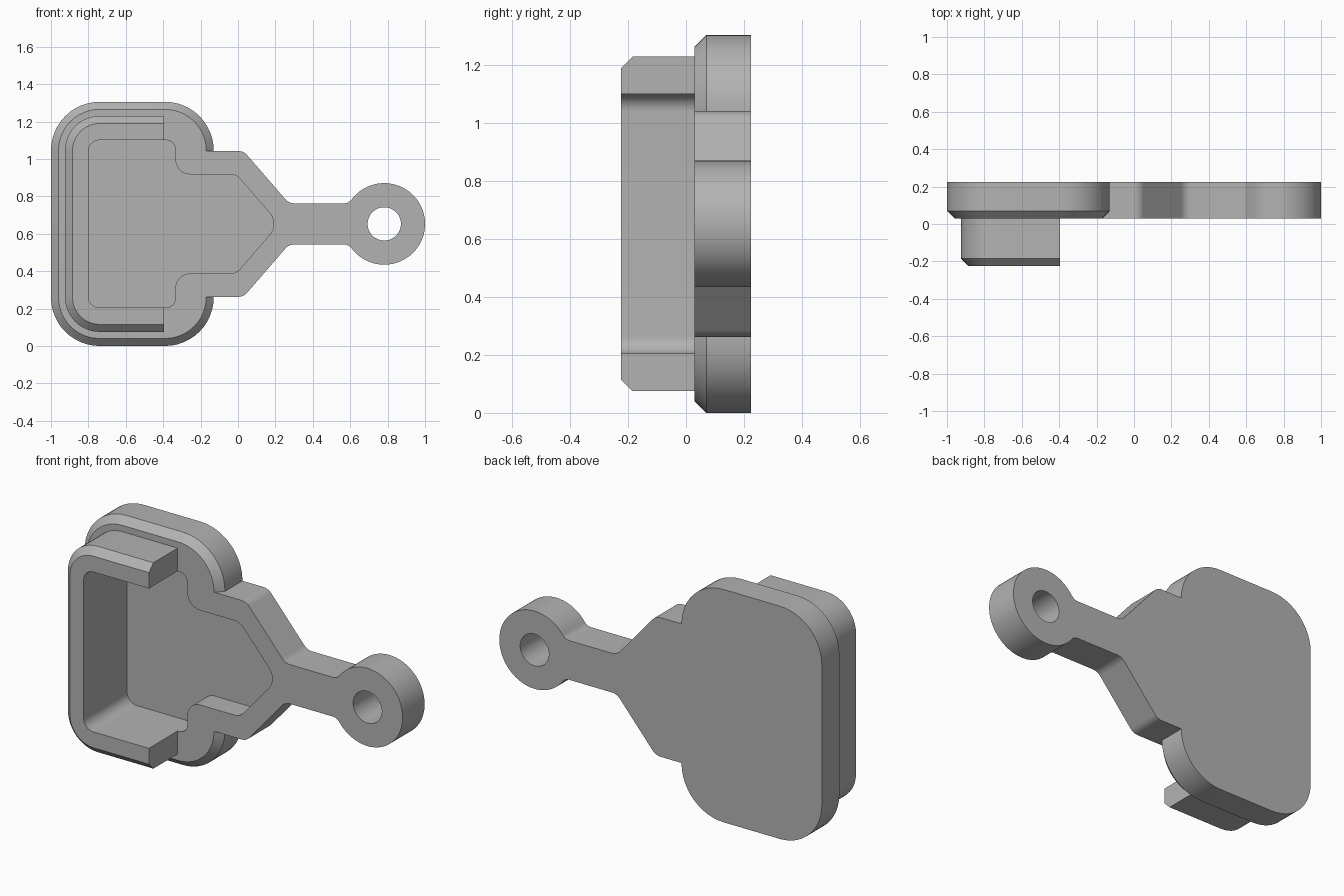
import bpy, bmesh
from math import pi, sin, cos, tan, atan2, sqrt, radians
from mathutils import Vector

if "Cube" in bpy.data.objects:
    bpy.data.objects.remove(bpy.data.objects["Cube"])

MID = 0.6525                  # height of the symmetry line
FRONT, BACK = 0.03, 0.225     # faces of the cap plate
CHAMFER = 0.04

grey = bpy.data.materials.new("plain grey")
grey.use_nodes = True
colour = (0.45, 0.45, 0.45, 1)
grey.diffuse_color = colour
grey.node_tree.nodes["Principled BSDF"].inputs["Base Color"].default_value = colour


def arc(cx, cz, r, a0, a1, steps):
    return [(cx + r * cos(a0 + (a1 - a0) * i / steps),
             cz + r * sin(a0 + (a1 - a0) * i / steps), 0) for i in range(steps + 1)]


def mirrored(half):
    """Close a half outline by reflecting it below the symmetry line."""
    return half + [(x, -z, r) for x, z, r in reversed(half) if abs(z) > 1e-5]


def rounded(corners, steps=12):
    """Round each (x, z, radius) corner of an outline."""
    out = []
    for i, (x, z, r) in enumerate(corners):
        p = Vector((x, z))
        if r <= 0:
            out.append(p)
            continue
        a = (Vector(corners[i - 1][:2]) - p).normalized()
        b = (Vector(corners[(i + 1) % len(corners)][:2]) - p).normalized()
        half = a.angle(b) / 2
        centre = p + (a + b).normalized() * r / sin(half)
        start = p + a * r / tan(half) - centre
        end = p + b * r / tan(half) - centre
        total = start.angle(end)
        for k in range(steps + 1):
            t = k / steps
            out.append(centre + (start * sin((1 - t) * total) + end * sin(t * total)) / sin(total))
    return out


def loft(name, sections):
    """Solid through matching outlines, each given as (y, corners)."""
    bm = bmesh.new()
    rings = [[bm.verts.new((p.x, y, p.y + MID)) for p in rounded(c)] for y, c in sections]
    bm.faces.new(rings[0])
    bm.faces.new(rings[-1])
    n = len(rings[0])
    for lower, upper in zip(rings, rings[1:]):
        for i in range(n):
            j = (i + 1) % n
            bm.faces.new((lower[i], lower[j], upper[j], upper[i]))
    bmesh.ops.recalc_face_normals(bm, faces=bm.faces)
    mesh = bpy.data.meshes.new(name)
    bm.to_mesh(mesh)
    bm.free()
    mesh.materials.append(grey)
    ob = bpy.data.objects.new(name, mesh)
    bpy.context.collection.objects.link(ob)
    return ob


def combine(target, tool, operation):
    mod = target.modifiers.new(tool.name, 'BOOLEAN')
    mod.operation, mod.solver, mod.object = operation, 'EXACT', tool
    bpy.context.view_layer.objects.active = target
    bpy.ops.object.modifier_apply(modifier=mod.name)
    bpy.data.objects.remove(tool)


# Cap plate with a chamfered front rim
def plate_outline(inset):
    r = 0.26 - inset
    h = MID - inset
    return mirrored([(-1 + inset, h, r), (-0.13 - inset, h, r)])


cap = loft("cap_with_strap", [(FRONT, plate_outline(CHAMFER)),
                              (FRONT + CHAMFER, plate_outline(0)),
                              (BACK, plate_outline(0))])

# Tapered strap ending in a ring
ring_x, ring_r, neck, fillet = 0.782, 0.218, 0.11, 0.05
fx = ring_x - sqrt((ring_r + fillet) ** 2 - (neck + fillet) ** 2)
beta = atan2(neck + fillet, ring_x - fx)
strap_half = [(-0.5, 0.39, 0), (0.03, 0.39, 0.065), (0.272, neck, 0.065)]
strap_half += arc(fx, neck + fillet, fillet, -pi / 2, -beta, 8)
strap_half += arc(ring_x, 0, ring_r, pi - beta, 0, 40)[1:]
strap = mirrored(strap_half)
combine(cap, loft("strap", [(FRONT, strap), (BACK, strap)]), 'UNION')


# Three-sided wall standing on the front, chamfered on its outer rim
def wall_outline(inset):
    h = 0.577 - inset
    return mirrored([(-0.925 + inset, h, 0.185 - inset), (-0.395, h, 0)])


wall = loft("wall", [(-0.225, wall_outline(CHAMFER)),
                     (-0.225 + CHAMFER, wall_outline(0)),
                     (0.1, wall_outline(0))])
combine(cap, wall, 'UNION')

# Plug-shaped pocket and ring hole
pocket = mirrored([(-0.8, 0.448, 0.06), (-0.335, 0.448, 0.05), (-0.335, 0.265, 0.08),
                   (-0.01, 0.265, 0.07), (0.22, 0, 0.09)])
combine(cap, loft("pocket", [(-0.4, pocket), (0.16, pocket)]), 'DIFFERENCE')
hole = arc(ring_x, 0, 0.089, 0, 2 * pi, 48)[:-1]
combine(cap, loft("hole", [(-0.1, hole), (0.4, hole)]), 'DIFFERENCE')

# Smooth rounded corners, sharp edges kept
bpy.ops.object.select_all(action='DESELECT')
cap.select_set(True)
bpy.context.view_layer.objects.active = cap
bpy.ops.object.shade_smooth_by_angle(angle=radians(25))
